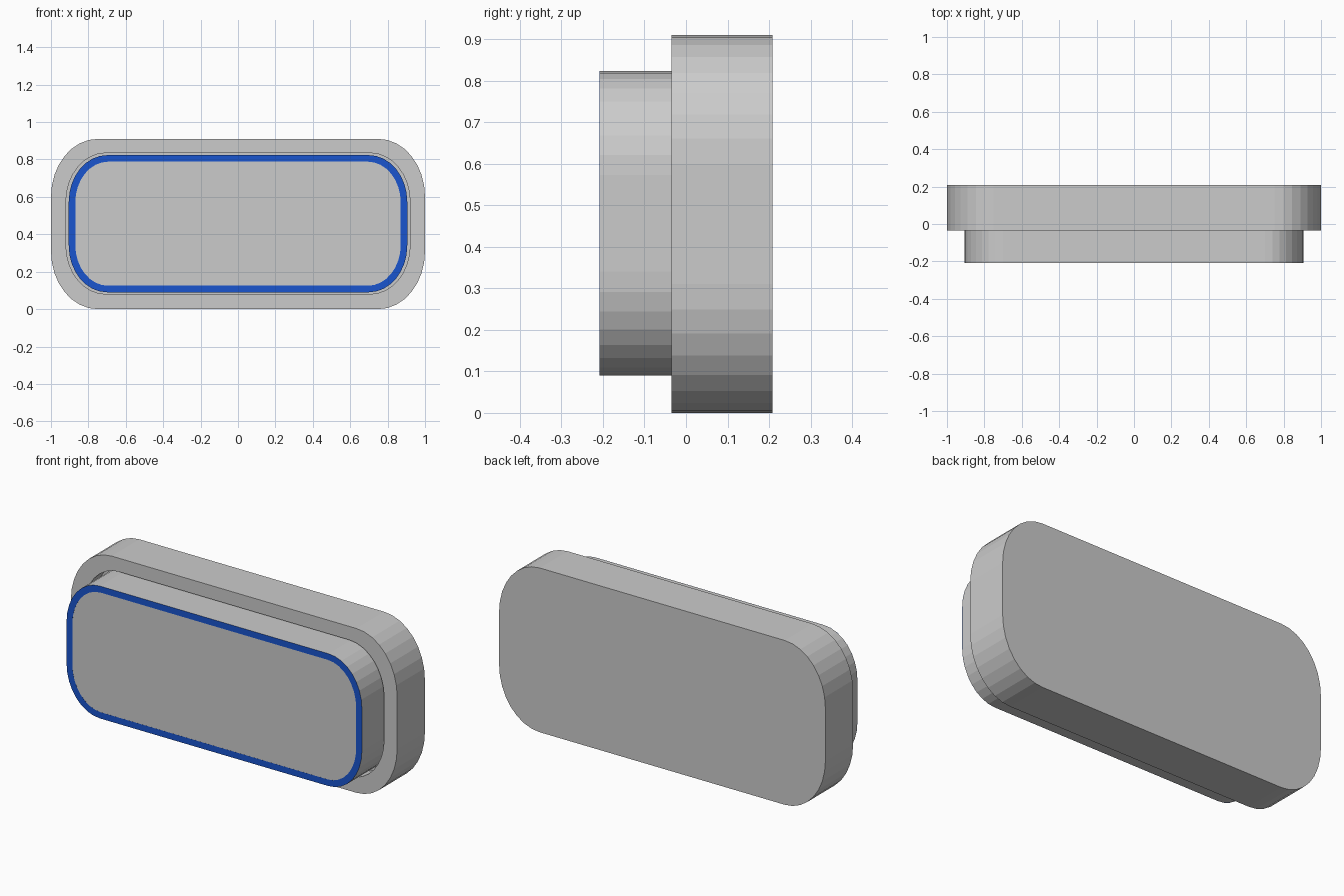
import bpy, bmesh
from math import sin, cos, pi

if "Cube" in bpy.data.objects:
    bpy.data.objects.remove(bpy.data.objects["Cube"])

SEG = 8          # flat facets per rounded corner
ZC = 0.4575      # shared centre height of the panel


def outline(hx, z0, z1, a, b, y):
    """Rounded rectangle in the XZ plane with elliptical corners a x b."""
    pts = []
    for i, (sx, top) in enumerate([(1, 1), (-1, 1), (-1, 0), (1, 0)]):
        cx = sx * (hx - a)
        cz = z1 - b if top else z0 + b
        for k in range(SEG + 1):
            t = (i + k / SEG) * pi / 2
            pts.append((cx + a * cos(t), y, cz + b * sin(t)))
    return pts


def loft(name, loops, closed=False):
    """Skin a run of matching outlines; cap both ends or join them."""
    bm = bmesh.new()
    rings = [[bm.verts.new(p) for p in loop] for loop in loops]
    pairs = list(zip(rings, rings[1:]))
    if closed:
        pairs.append((rings[-1], rings[0]))
    for r, s in pairs:
        n = len(r)
        for i in range(n):
            j = (i + 1) % n
            bm.faces.new((r[i], r[j], s[j], s[i]))
    if not closed:
        bm.faces.new(rings[0])
        bm.faces.new(rings[-1])
    bmesh.ops.recalc_face_normals(bm, faces=bm.faces)
    mesh = bpy.data.meshes.new(name)
    bm.to_mesh(mesh)
    bm.free()
    obj = bpy.data.objects.new(name, mesh)
    bpy.context.collection.objects.link(obj)
    return obj


# Outer housing with a shallow pocket in its front
outer = (1.0, 0.0, 0.91, 0.25, 0.31)
pocket = (0.92, 0.08, 0.835, 0.215, 0.26)
loft("housing", [outline(*outer, 0.208), outline(*outer, -0.035),
                 outline(*pocket, -0.035), outline(*pocket, 0.05)])

# Raised button standing in the pocket
button = (0.905, 0.09, 0.823, 0.205, 0.25)
FRONT = -0.208
loft("button", [outline(*button, 0.05), outline(*button, FRONT + 0.0005)])

# Blue border flush with the button face
inner = (0.87, 0.125, 0.788, 0.175, 0.218)
trim = loft("button_trim", [outline(*button, FRONT), outline(*inner, FRONT),
                            outline(*inner, FRONT + 0.0005),
                            outline(*button, FRONT + 0.0005)], closed=True)
blue = bpy.data.materials.new("blue")
blue.diffuse_color = (0.01, 0.09, 0.62, 1)
blue.use_nodes = True
blue.node_tree.nodes["Principled BSDF"].inputs["Base Color"].default_value = blue.diffuse_color
trim.data.materials.append(blue)
